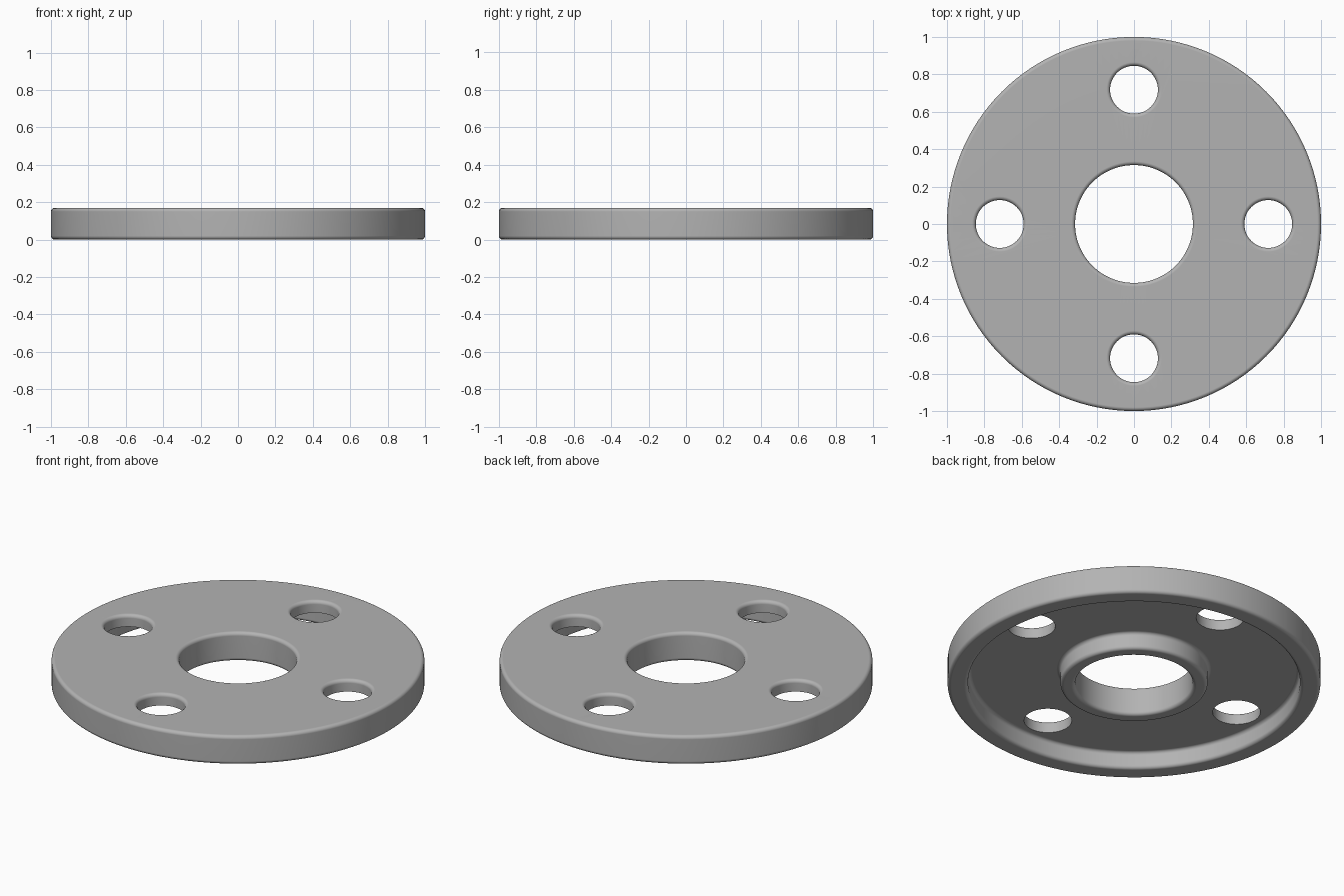
import bpy, math
from mathutils import Vector, Matrix

cube = bpy.data.objects.get("Cube")
if cube:
    bpy.data.objects.remove(cube, do_unlink=True)

HEIGHT, FLOOR = 0.17, 0.10
HOLE_RADIUS, HOLE_CIRCLE = 0.128, 0.718
FILLET = 0.02

grey = bpy.data.materials.new("plain grey")
grey.use_nodes = True
colour = (0.45, 0.45, 0.45, 1)
grey.diffuse_color = colour
grey.node_tree.nodes["Principled BSDF"].inputs["Base Color"].default_value = colour


def fillet(corners, steps=5):
    """Round each (r, z, fillet radius) corner of a closed right-angled profile."""
    points = []
    for i, (r, z, f) in enumerate(corners):
        here = Vector((r, z))
        if f == 0:
            points.append(here)
            continue
        a = (Vector(corners[i - 1][:2]) - here).normalized()
        b = (Vector(corners[(i + 1) % len(corners)][:2]) - here).normalized()
        centre = here + (a + b) * f
        for k in range(steps + 1):
            t = math.pi / 2 * k / steps
            points.append(centre - b * f * math.cos(t) - a * f * math.sin(t))
    return points


def lathe(name, profile, segments, closed):
    """Spin a profile about z; an open profile is capped at both ends."""
    n = len(profile)
    verts = [(p.x * math.cos(t), p.x * math.sin(t), p.y)
             for t in (2 * math.pi * s / segments for s in range(segments))
             for p in profile]
    faces = []
    for s in range(segments):
        u, v = s * n, (s + 1) % segments * n
        for i in range(n if closed else n - 1):
            j = (i + 1) % n
            faces.append((u + i, v + i, v + j, u + j))
    if not closed:
        faces.append([s * n for s in reversed(range(segments))])
        faces.append([s * n + n - 1 for s in range(segments)])
    mesh = bpy.data.meshes.new(name)
    mesh.from_pydata(verts, [], faces)
    mesh.materials.append(grey)
    obj = bpy.data.objects.new(name, mesh)
    bpy.context.collection.objects.link(obj)
    return obj


# Disc with raised outer rim and hub ring around a recess underneath
flange = lathe("flange_plate", fillet([
    (0.315, 0, FILLET), (0.395, 0, FILLET), (0.395, FLOOR, FILLET),
    (0.89, FLOOR, FILLET), (0.89, 0, FILLET), (1, 0, FILLET),
    (1, HEIGHT, FILLET), (0.315, HEIGHT, FILLET)]), 128, True)

# Bolt holes with a rounded lip on the top face
wide = HOLE_RADIUS + FILLET
lip = [Vector((wide - FILLET * math.cos(t), HEIGHT - FILLET + FILLET * math.sin(t)))
       for t in (math.pi / 2 * k / 5 for k in range(6))]
cutter_profile = [Vector((HOLE_RADIUS, FLOOR / 2)), *lip, Vector((wide, HEIGHT + 0.1))]
cutters = []
for k in range(4):
    angle = k * math.pi / 2
    cutter = lathe(f"bolt_hole_cutter_{k + 1}", cutter_profile, 48, False)
    cutter.data.transform(Matrix.Translation(
        (HOLE_CIRCLE * math.cos(angle), HOLE_CIRCLE * math.sin(angle), 0)))
    cutter.hide_render = True
    cutters.append(cutter)
    cut = flange.modifiers.new("bolt hole", "BOOLEAN")
    cut.operation, cut.solver, cut.object = "DIFFERENCE", "EXACT", cutter

# Bake the cuts, then drop the cutters
depsgraph = bpy.context.evaluated_depsgraph_get()
baked = bpy.data.meshes.new_from_object(flange.evaluated_get(depsgraph))
flange.modifiers.clear()
flange.data = baked
for cutter in cutters:
    bpy.data.objects.remove(cutter, do_unlink=True)

# Smooth shading with crisp edges and flat large faces
for obj in bpy.context.selected_objects:
    obj.select_set(False)
flange.select_set(True)
bpy.context.view_layer.objects.active = flange
bpy.ops.object.shade_smooth_by_angle(angle=math.radians(35))
weighted = flange.modifiers.new("weighted normals", "WEIGHTED_NORMAL")
weighted.keep_sharp = True
